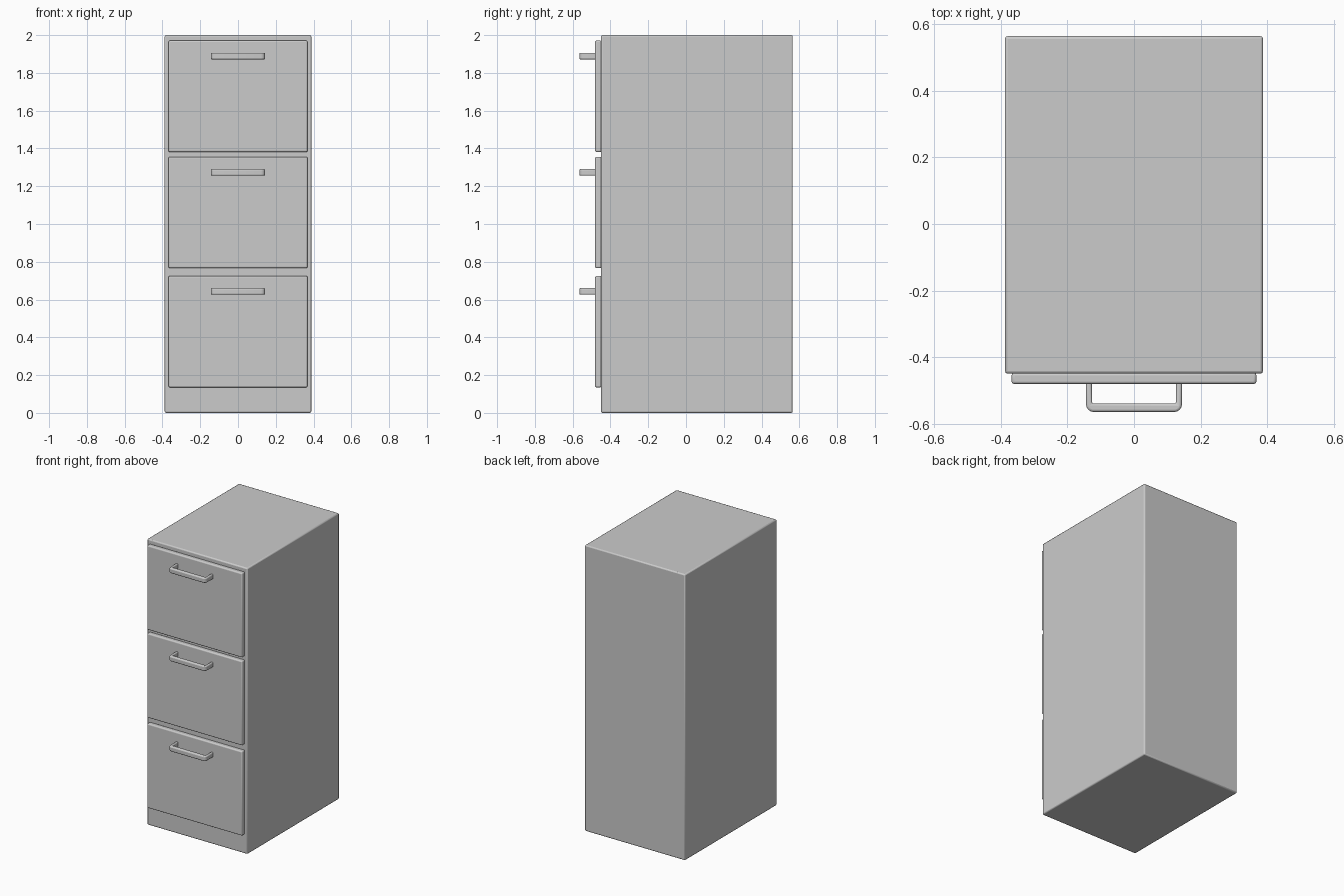
import bpy, bmesh, math

if "Cube" in bpy.data.objects:
    bpy.data.objects.remove(bpy.data.objects["Cube"])


def finish(obj, width, segments):
    # Rounded edges with smooth shading
    bev = obj.modifiers.new("edge_round", 'BEVEL')
    bev.width = width
    bev.segments = segments
    bev.limit_method = 'ANGLE'
    bev.angle_limit = math.radians(40)
    bpy.ops.object.select_all(action='DESELECT')
    obj.select_set(True)
    bpy.context.view_layer.objects.active = obj
    bpy.ops.object.shade_smooth_by_angle(angle=math.radians(35))


def make_object(name, bm):
    bmesh.ops.recalc_face_normals(bm, faces=bm.faces)
    mesh = bpy.data.meshes.new(name)
    bm.to_mesh(mesh)
    bm.free()
    obj = bpy.data.objects.new(name, mesh)
    bpy.context.collection.objects.link(obj)
    return obj


def box(name, lo, hi, width, segments):
    bm = bmesh.new()
    bmesh.ops.create_cube(bm, size=1)
    for v in bm.verts:
        v.co = [lo[i] + (v.co[i] + 0.5) * (hi[i] - lo[i]) for i in range(3)]
    finish(make_object(name, bm), width, segments)


def handle(name, z):
    # U-shaped pull: rounded outer outline, square inner outline
    half, leg, back, front, bar, r, height = 0.144, 0.017, -0.475, -0.565, 0.025, 0.022, 0.035
    right = [(half, back)]
    for k in range(5):
        a = math.radians(90 * k / 4)
        right.append((half - r + r * math.cos(a), front + r - r * math.sin(a)))
    left = [(-x, y) for x, y in reversed(right)]
    inner = [(-half + leg, back), (-half + leg, front + bar),
             (half - leg, front + bar), (half - leg, back)]
    bm = bmesh.new()
    face = bm.faces.new([bm.verts.new((x, y, z - height / 2)) for x, y in right + left + inner])
    ext = bmesh.ops.extrude_face_region(bm, geom=[face])
    verts = [g for g in ext["geom"] if isinstance(g, bmesh.types.BMVert)]
    bmesh.ops.translate(bm, verts=verts, vec=(0, 0, height))
    finish(make_object(name, bm), 0.007, 3)


# Cabinet carcass
box("cabinet_body", (-0.388, -0.45, 0), (0.388, 0.565, 2), 0.008, 2)

# Drawer fronts with their pulls
for i, (bottom, top, grip) in enumerate([(0.135, 0.725, 0.643),
                                         (0.766, 1.356, 1.273),
                                         (1.381, 1.971, 1.889)], 1):
    box(f"drawer_front_{i}", (-0.368, -0.481, bottom), (0.368, -0.447, top), 0.008, 3)
    handle(f"drawer_handle_{i}", grip)
